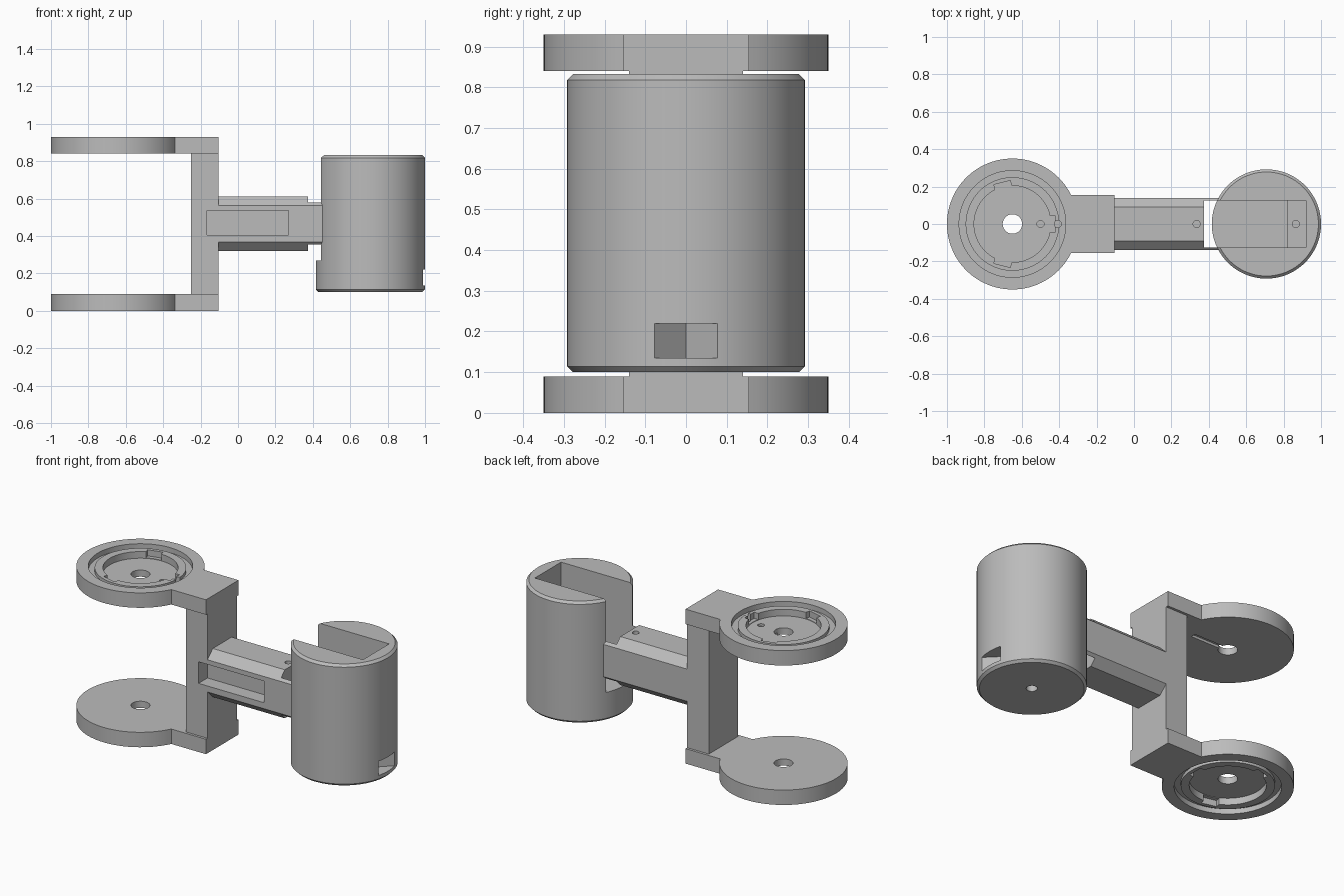
import bpy, bmesh, math
from mathutils import Matrix, Vector

old = bpy.data.objects.get("Cube")
if old:
    bpy.data.objects.remove(old, do_unlink=True)

grey = bpy.data.materials.new("plain grey")
grey.use_nodes = True
COLOUR = (0.5, 0.5, 0.5, 1)
grey.diffuse_color = COLOUR
grey.node_tree.nodes["Principled BSDF"].inputs["Base Color"].default_value = COLOUR


def make(name, bm):
    bmesh.ops.recalc_face_normals(bm, faces=bm.faces)
    mesh = bpy.data.meshes.new(name)
    bm.to_mesh(mesh)
    bm.free()
    mesh.materials.append(grey)
    ob = bpy.data.objects.new(name, mesh)
    bpy.context.collection.objects.link(ob)
    return ob


def box(name, x0, x1, y0, y1, z0, z1):
    bm = bmesh.new()
    bmesh.ops.create_cube(bm, size=1)
    bmesh.ops.scale(bm, vec=(x1 - x0, y1 - y0, z1 - z0), verts=bm.verts)
    bmesh.ops.translate(bm, vec=((x0 + x1) / 2, (y0 + y1) / 2, (z0 + z1) / 2), verts=bm.verts)
    return make(name, bm)


def rod(name, x, r, z0, z1, sides=96):
    bm = bmesh.new()
    bmesh.ops.create_cone(bm, cap_ends=True, segments=sides, radius1=r, radius2=r,
                          depth=z1 - z0, matrix=Matrix.Translation((x, 0, (z0 + z1) / 2)))
    return make(name, bm)


def ring(name, x, r0, r1, z0, z1):
    bm = bmesh.new()
    vs = [bm.verts.new((r, 0, z)) for r, z in ((r0, z0), (r1, z0), (r1, z1), (r0, z1))]
    es = [bm.edges.new((vs[i], vs[(i + 1) % 4])) for i in range(4)]
    bmesh.ops.spin(bm, geom=vs + es, axis=(0, 0, 1), cent=(0, 0, 0),
                   angle=2 * math.pi, steps=96)
    bmesh.ops.remove_doubles(bm, verts=bm.verts, dist=1e-5)
    bmesh.ops.translate(bm, vec=(x, 0, 0), verts=bm.verts)
    return make(name, bm)


def combine(ob, tools, operation="DIFFERENCE"):
    for tool in tools:
        mod = ob.modifiers.new("cut", "BOOLEAN")
        mod.operation, mod.solver, mod.object = operation, "EXACT", tool
        bpy.context.view_layer.update()
        graph = bpy.context.evaluated_depsgraph_get()
        mesh = bpy.data.meshes.new_from_object(ob.evaluated_get(graph))
        ob.modifiers.clear()
        ob.data = mesh
        bpy.data.objects.remove(tool, do_unlink=True)


def smooth(ob):
    bpy.ops.object.select_all(action="DESELECT")
    ob.select_set(True)
    bpy.context.view_layer.objects.active = ob
    bpy.ops.object.shade_smooth_by_angle(angle=math.radians(25))


# Round mounting plates, recessed on their outer faces
CX = -0.65


def plate(name, upper):
    def span(a, b):
        # depths measured inward from the outer face
        return (0.93 - b, 0.93 - a) if upper else (a, b)

    ob = rod(name, CX, 0.35, *span(0, 0.09))
    combine(ob, [box("tab", -0.45, -0.105, -0.155, 0.155, *span(0, 0.09))], "UNION")
    cuts = [ring("groove", CX, 0.25, 0.285, *span(-0.02, 0.03)),
            rod("ridge_top", CX, 0.26, *span(-0.02, 0.01)),
            rod("recess", CX, 0.205, *span(-0.03, 0.05)),
            rod("bore", CX, 0.052, *span(-0.1, 0.2), 48)]
    # Locking notches in the ridge
    for deg in (0, 104, -104):
        notch = box("notch", 0.17, 0.228, -0.045, 0.045, *span(-0.04, 0.047))
        notch.data.transform(Matrix.Translation((CX, 0, 0)) @ Matrix.Rotation(math.radians(deg), 4, "Z"))
        cuts.append(notch)
    if upper:
        # Wire holes and the channel beneath them
        cuts += [rod("wire_hole", -0.5, 0.019, *span(-0.05, 0.065), 32),
                 rod("wire_hole", -0.407, 0.019, *span(-0.06, 0.065), 32),
                 box("channel", -0.6, -0.41, -0.015, 0.015, *span(0.075, 0.12))]
    combine(ob, cuts)
    smooth(ob)


plate("lower_plate", False)
plate("upper_plate", True)

# Upright joining the plates, with the arm pocket running into it
upright = box("upright", -0.25, -0.105, -0.14, 0.14, 0.09, 0.84)
combine(upright, [box("pocket", -0.165, 0.27, -0.3, -0.055, 0.405, 0.535)])

# Chamfered arm
bm = bmesh.new()
outline = []
for sy, sz in ((1, 1), (-1, 1), (-1, -1), (1, -1)):
    pair = [(0.14 * sy, 0.466 + 0.097 * sz), (0.09 * sy, 0.466 + 0.146 * sz)]
    outline += pair if sy * sz > 0 else pair[::-1]
face = bm.faces.new([bm.verts.new((-0.105, y, z)) for y, z in outline])
ext = bmesh.ops.extrude_face_region(bm, geom=[face])
bmesh.ops.translate(bm, vec=(0.575, 0, 0),
                    verts=[v for v in ext["geom"] if isinstance(v, bmesh.types.BMVert)])
arm = make("arm", bm)
combine(arm, [box("end_slot", 0.375, 0.7, -0.125, 0.125, 0.2, 0.8),
              box("pocket", -0.165, 0.27, -0.3, -0.055, 0.405, 0.535),
              rod("arm_hole", 0.335, 0.019, 0.5, 0.7, 32)])
smooth(arm)

# Cylindrical housing with bevelled rims
HX = 0.708
bm = bmesh.new()
bmesh.ops.create_cone(bm, cap_ends=True, segments=128, radius1=0.292, radius2=0.292, depth=0.732,
                      matrix=Matrix.Translation((HX, 0, 0.466)))
rims = [e for e in bm.edges if abs(e.verts[0].co.z - e.verts[1].co.z) < 1e-4]
bmesh.ops.bevel(bm, geom=rims, offset=0.014, segments=1, affect="EDGES")
housing = make("housing", bm)

# V-shaped side window
window = box("window", -0.055, 0.055, -0.055, 0.055, 0.135, 0.22)
window.data.transform(Matrix.Translation((0.995, 0, 0)) @ Matrix.Rotation(math.pi / 4, 4, "Z")
                      @ Matrix.Diagonal((math.sqrt(2) * 0.75, math.sqrt(2) * 0.75, 1, 1)))
combine(housing, [box("slot", 0.3, 0.82, -0.125, 0.125, 0.27, 1.0),
                  box("slot_end", 0.8, 0.92, -0.125, 0.125, 0.33, 1.1),
                  rod("wire_hole", 0.865, 0.019, 0.25, 0.5, 32),
                  rod("base_hole", HX, 0.03, 0.0, 0.2, 48),
                  window])
smooth(housing)
